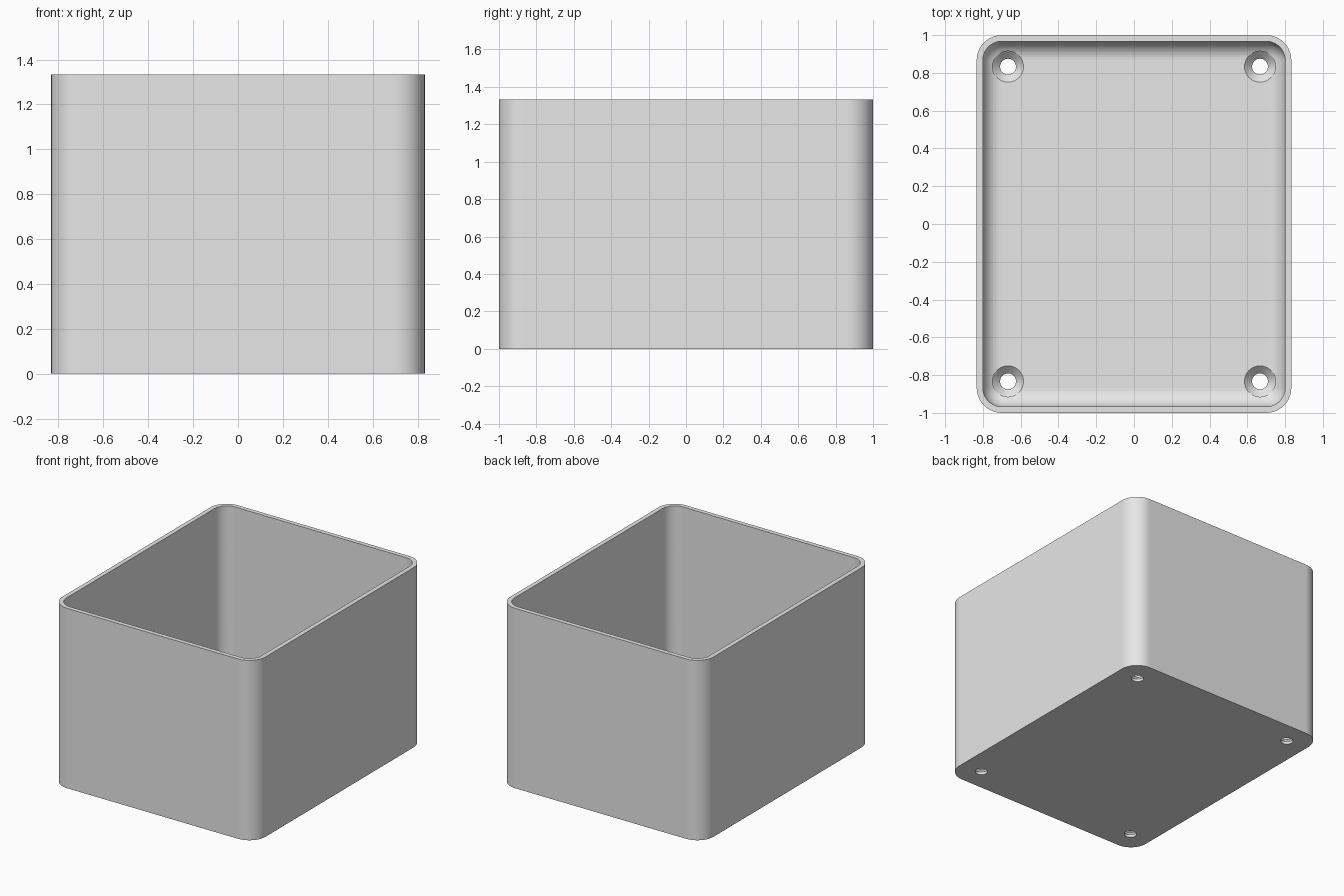
import bpy, bmesh
from math import sin, cos, pi, radians

HALF_X, HALF_Y, HEIGHT = 0.833, 1.0, 1.333
RADIUS, WALL, FLOOR, FILLET = 0.133, 0.033, 0.06, 0.1
HOLE_X, HOLE_Y = 0.667, 0.833

cube = bpy.data.objects.get("Cube")
if cube:
    bpy.data.objects.remove(cube, do_unlink=True)

grey = bpy.data.materials.new("light grey")
grey.use_nodes = True
grey.diffuse_color = (0.8, 0.8, 0.8, 1)
grey.node_tree.nodes["Principled BSDF"].inputs["Base Color"].default_value = (0.8, 0.8, 0.8, 1)


def rounded_ring(inset, z, steps=10):
    """Rounded rectangle, pulled in from the outside by inset."""
    r = max(RADIUS - inset, 0)
    points = []
    for k, (sx, sy) in enumerate([(1, 1), (-1, 1), (-1, -1), (1, -1)]):
        for i in range(steps + 1):
            a = (k + i / steps) * pi / 2
            points.append((sx * (HALF_X - inset - r) + r * cos(a),
                           sy * (HALF_Y - inset - r) + r * sin(a), z))
    return points


def circle_ring(x, y, r, z, steps=40):
    return [(x + r * cos(2 * pi * i / steps), y + r * sin(2 * pi * i / steps), z)
            for i in range(steps)]


def loft(bm, rings):
    """Skin consecutive rings and cap both ends."""
    loops = [[bm.verts.new(p) for p in ring] for ring in rings]
    n = len(loops[0])
    for a, b in zip(loops, loops[1:]):
        for i in range(n):
            j = (i + 1) % n
            bm.faces.new((a[i], a[j], b[j], b[i]))
    bm.faces.new(loops[0][::-1])
    bm.faces.new(loops[-1])


def finish(bm, name):
    bmesh.ops.remove_doubles(bm, verts=bm.verts, dist=1e-5)
    bmesh.ops.recalc_face_normals(bm, faces=bm.faces)
    mesh = bpy.data.meshes.new(name)
    bm.to_mesh(mesh)
    bm.free()
    mesh.materials.append(grey)
    obj = bpy.data.objects.new(name, mesh)
    bpy.context.collection.objects.link(obj)
    return obj


# Open box: outer wall, rim, inner wall, filleted floor
rings = [rounded_ring(0, 0), rounded_ring(0, HEIGHT), rounded_ring(WALL, HEIGHT)]
for i in range(11):
    a = i / 10 * pi / 2
    rings.append(rounded_ring(WALL + FILLET * (1 - cos(a)), FLOOR + FILLET * (1 - sin(a))))
bm = bmesh.new()
loft(bm, rings)
box = finish(bm, "open_box")

# Countersunk screw holes near the floor corners
bm = bmesh.new()
for x in (-HOLE_X, HOLE_X):
    for y in (-HOLE_Y, HOLE_Y):
        profile = [(0.042, -0.1), (0.042, 0.02), (0.082, FLOOR), (0.082, 0.3)]
        loft(bm, [circle_ring(x, y, r, z) for r, z in profile])
cutter = finish(bm, "screw_hole_cutter")
cutter.hide_render = True

cut = box.modifiers.new("screw holes", 'BOOLEAN')
cut.operation = 'DIFFERENCE'
cut.solver = 'EXACT'
cut.object = cutter
bpy.ops.object.select_all(action='DESELECT')
box.select_set(True)
bpy.context.view_layer.objects.active = box
bpy.ops.object.modifier_apply(modifier=cut.name)
bpy.data.objects.remove(cutter, do_unlink=True)

# Smooth rounded corners, crisp rim and holes
bpy.ops.object.shade_smooth_by_angle(angle=radians(30))
weighted = box.modifiers.new("flat panels", 'WEIGHTED_NORMAL')
weighted.keep_sharp = True
